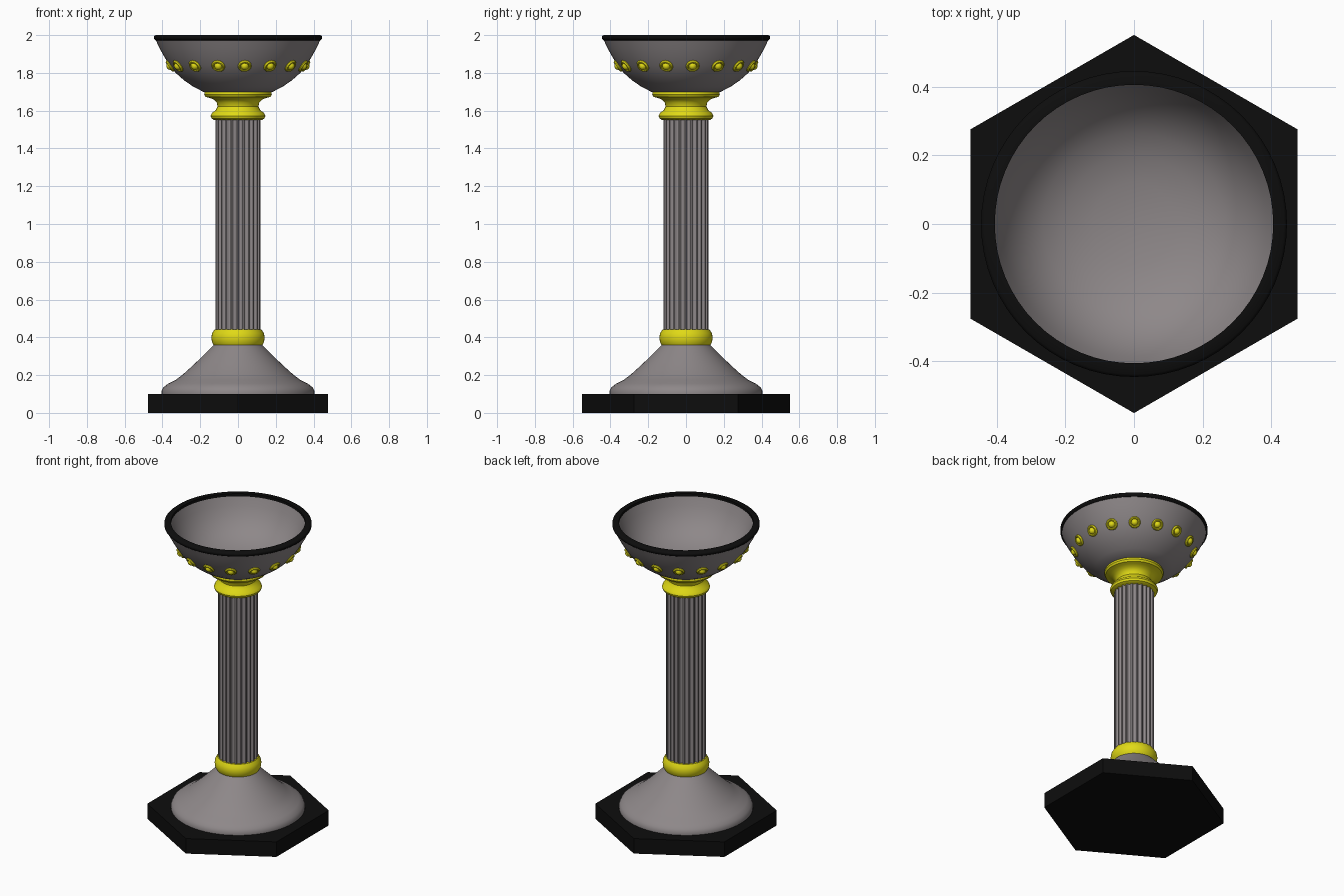
import bpy, bmesh
from math import sin, cos, pi, radians, tau
from mathutils import Matrix, Vector

cube = bpy.data.objects.get("Cube")
if cube:
    bpy.data.objects.remove(cube, do_unlink=True)


def material(name, rgb):
    m = bpy.data.materials.new(name)
    m.use_nodes = True
    m.diffuse_color = (*rgb, 1)
    m.node_tree.nodes["Principled BSDF"].inputs["Base Color"].default_value = (*rgb, 1)
    return m


STONE = material("warm grey stone", (0.27, 0.245, 0.25))
GOLD = material("yellow gold", (0.75, 0.70, 0.008))
BLACK = material("black", (0.004, 0.004, 0.004))


def finish(bm, name, mat, angle=35):
    bmesh.ops.remove_doubles(bm, verts=bm.verts, dist=1e-5)
    bmesh.ops.recalc_face_normals(bm, faces=bm.faces)
    me = bpy.data.meshes.new(name)
    bm.to_mesh(me)
    bm.free()
    me.materials.append(mat)
    ob = bpy.data.objects.new(name, me)
    bpy.context.collection.objects.link(ob)
    bpy.ops.object.select_all(action="DESELECT")
    ob.select_set(True)
    bpy.context.view_layer.objects.active = ob
    bpy.ops.object.shade_smooth_by_angle(angle=radians(angle))
    return ob


def spin(bm, profile, steps, matrix=Matrix(), closed=False):
    """Lathe an (r, z) profile about z, then place it with the matrix."""
    pts = profile + profile[:1] if closed else profile
    verts = [bm.verts.new((r, 0, z)) for r, z in pts]
    edges = [bm.edges.new(pair) for pair in zip(verts, verts[1:])]
    bmesh.ops.spin(bm, geom=verts + edges, cent=(0, 0, 0), axis=(0, 0, 1),
                   angle=tau, steps=steps, use_merge=True)
    new = [v for v in bm.verts if not v.tag]
    bmesh.ops.transform(bm, matrix=matrix, verts=new)
    for v in new:
        v.tag = True


def lathe(name, profile, mat, steps=64, closed=False, angle=35):
    bm = bmesh.new()
    spin(bm, profile, steps, closed=closed)
    return finish(bm, name, mat, angle)


def prism(name, outline, z0, z1, mat, angle=35):
    bm = bmesh.new()
    base = bm.faces.new([bm.verts.new((x, y, z0)) for x, y in outline])
    top = bmesh.ops.extrude_face_region(bm, geom=[base])["geom"]
    bmesh.ops.translate(bm, vec=(0, 0, z1 - z0),
                        verts=[v for v in top if isinstance(v, bmesh.types.BMVert)])
    if base.is_valid is False or len(bm.faces) < len(outline) + 2:
        bmesh.ops.holes_fill(bm, edges=bm.edges)
    return finish(bm, name, mat, angle)


# Hexagonal plinth with points toward front and back
hexagon = [(0.55 * cos(pi / 6 + i * pi / 3), 0.55 * sin(pi / 6 + i * pi / 3)) for i in range(6)]
prism("plinth", hexagon, 0, 0.1, BLACK)

# Flared foot
lathe("foot", [(0, 0.1), (0.405, 0.1), (0.405, 0.115), (0.395, 0.135), (0.37, 0.155),
               (0.33, 0.175), (0.29, 0.205), (0.24, 0.25), (0.19, 0.298),
               (0.15, 0.338), (0.128, 0.36), (0, 0.36)], STONE)

# Lower gold collar
lathe("lower_collar", [(0, 0.358), (0.128, 0.358), (0.138, 0.375), (0.141, 0.4),
                       (0.137, 0.422), (0.124, 0.442), (0, 0.442)], GOLD)

# Fluted column: rounded grooves between narrow fillets
FLUTES, GROOVE = 24, 7
outline = []
for i in range(FLUTES):
    for j in range(GROOVE + 1):
        t = j / GROOVE
        a = tau / FLUTES * (i + 0.8 * t)
        r = 0.12 - 0.012 * sin(pi * t)
        outline.append((r * cos(a), r * sin(a)))
prism("column", outline, 0.43, 1.56, STONE)

# Upper gold capital
lathe("capital", [(0, 1.55), (0.125, 1.55), (0.14, 1.558), (0.145, 1.572), (0.138, 1.588),
                  (0.118, 1.602), (0.108, 1.622), (0.112, 1.642), (0.13, 1.66),
                  (0.152, 1.668), (0.172, 1.673), (0.179, 1.685), (0.177, 1.698),
                  (0, 1.698)], GOLD)

# Hollow bowl
outer = [(0, 1.698), (0.18, 1.698), (0.235, 1.726), (0.285, 1.76), (0.33, 1.8),
         (0.362, 1.84), (0.39, 1.885), (0.415, 1.93), (0.436, 1.975)]
inner = [(0.406, 1.985), (0.385, 1.93), (0.355, 1.875), (0.315, 1.825), (0.265, 1.785),
         (0.2, 1.755), (0.12, 1.735), (0, 1.727)]
lathe("bowl", outer + inner, STONE)

# Black rim
lathe("rim", [(0.405, 1.972), (0.435, 1.972), (0.445, 1.982), (0.445, 1.993),
              (0.437, 2.0), (0.405, 2.0)], BLACK, closed=True, angle=50)

# Ring of ornamental studs standing square to the bowl wall
bm = bmesh.new()
stud = [(0.036, -0.012), (0.036, 0.004), (0.031, 0.011), (0.025, 0.011), (0.021, 0.007),
        (0.017, 0.015), (0.01, 0.021), (0, 0.023)]
for i in range(16):
    a = tau * (i + 0.25) / 16
    out = Vector((0.82 * cos(a), 0.82 * sin(a), -0.57))
    place = Matrix.Translation((0.358 * cos(a), 0.358 * sin(a), 1.838))
    spin(bm, stud, 16, place @ out.to_track_quat("Z", "Y").to_matrix().to_4x4())
finish(bm, "studs", GOLD)
